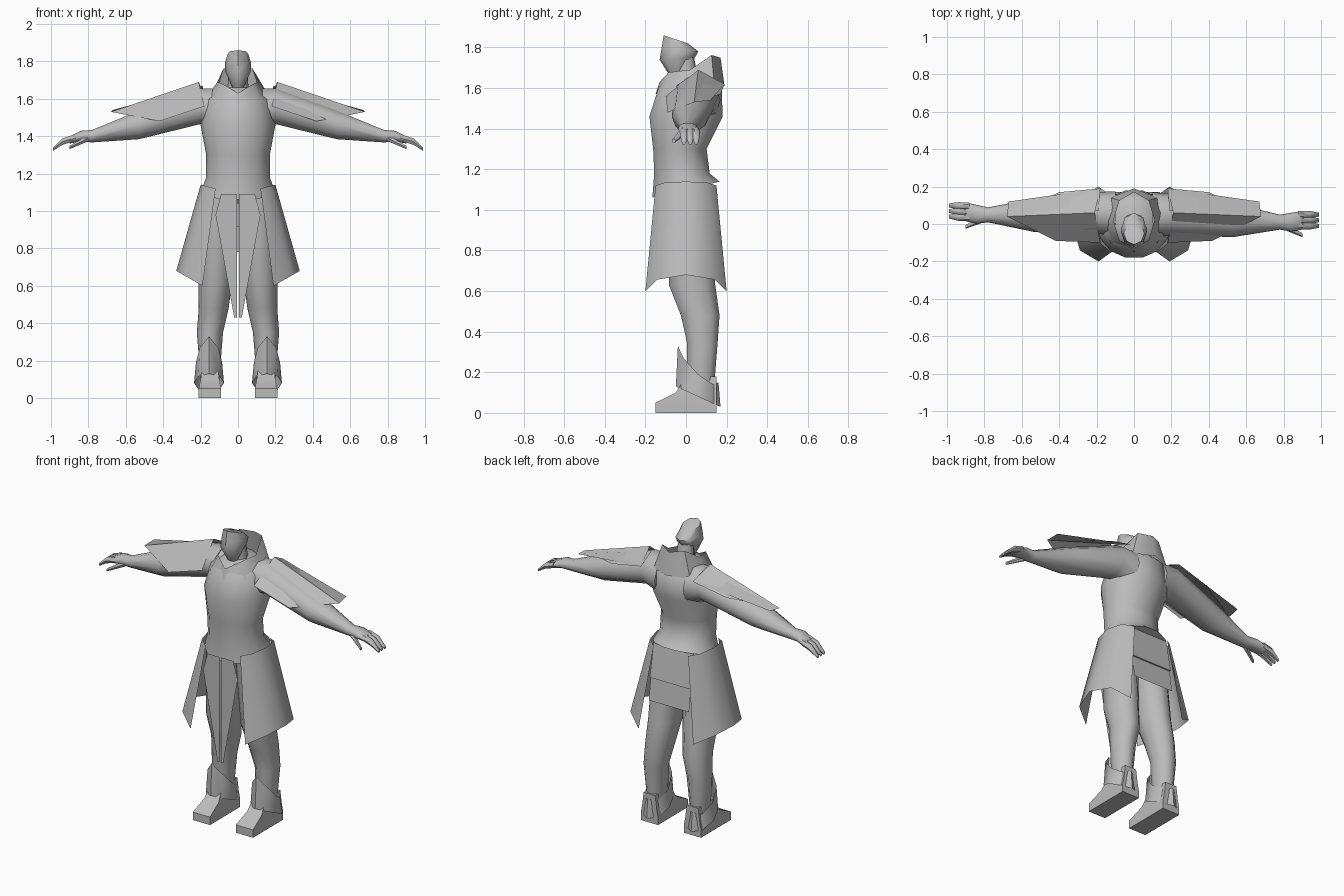
import bpy
import bmesh
from math import cos, sin, pi, tau, radians

default_cube = bpy.data.objects.get("Cube")
if default_cube:
    bpy.data.objects.remove(default_cube)

shade = (0.5, 0.5, 0.5, 1)
grey = bpy.data.materials.new("plain grey")
grey.use_nodes = True
grey.diffuse_color = shade
grey.node_tree.nodes["Principled BSDF"].inputs["Base Color"].default_value = shade


def skin(name, rows, side=1, closed=False, caps=False, crease=50):
    """Join rows of points with quads, mirrored when side is negative."""
    bm = bmesh.new()
    rows = [[bm.verts.new((side * x, y, z)) for x, y, z in row] for row in rows]
    count = len(rows[0])
    for lower, upper in zip(rows, rows[1:]):
        for i in range(count if closed else count - 1):
            j = (i + 1) % count
            bm.faces.new((lower[i], lower[j], upper[j], upper[i]))
    if caps:
        bm.faces.new(rows[0])
        bm.faces.new(rows[-1])
    bmesh.ops.recalc_face_normals(bm, faces=bm.faces)
    mesh = bpy.data.meshes.new(name)
    bm.to_mesh(mesh)
    bm.free()
    mesh.materials.append(grey)
    mesh.shade_smooth()
    mesh.set_sharp_from_angle(angle=radians(crease))
    part = bpy.data.objects.new(name, mesh)
    bpy.context.collection.objects.link(part)


def around(sides):
    return [tau * i / sides for i in range(sides)]


def tube(name, stations, side=1, sides=12, sideways=False):
    """Loft ellipses; a station is centre, two radii and an optional lean."""
    rows = []
    for x, y, z, across, deep, *lean in stations:
        row = []
        for a in around(sides):
            u, v = across * cos(a), deep * sin(a)
            if sideways:
                row.append((x, y + u, z + v))
            else:
                row.append((x + u, y + v, z + sum(lean) * sin(a)))
        rows.append(row)
    skin(name, rows, side, closed=True, caps=True)


def cuff(name, x, y, base_size, top_size, base_height, top_height, side=1):
    """Open band whose edge heights follow a rule of the angle."""
    rows = []
    for (across, deep), height in ((base_size, base_height), (top_size, top_height)):
        rows.append([(x + across * cos(a), y + deep * sin(a), height(a)) for a in around(8)])
    skin(name, rows, side, closed=True)


# Torso with a hem that dips at the front
tube("torso", [
    (0, 0, 1.1, .2, .17, .04), (0, -.02, 1.18, .17, .14), (0, -.03, 1.3, .17, .135),
    (0, 0, 1.46, .2, .185), (0, .02, 1.6, .17, .16), (0, .02, 1.66, .07, .1)], sides=14)

# Neck and head, with a crown that slopes to the back
tube("neck", [(0, .01, 1.6, .06, .06), (0, 0, 1.75, .05, .04)], sides=8)
tube("head", [
    (0, -.05, 1.66, .03, .03), (0, -.04, 1.75, .07, .09, .01),
    (0, -.03, 1.79, .07, .09, -.01), (0, -.05, 1.84, .055, .06, -.02)], sides=8)

# High collar, tall behind and low at the throat
cuff("collar", 0, .02, (.18, .17), (.11, .15),
     lambda a: 1.59 + .02 * sin(a),
     lambda a: 1.69 + .06 * sin(a) + .03 * abs(sin(2 * a)))

# Hanging back panel in two tiers
tiers = ((.12, 1.13), (.16, .92), (.15, .92), (.17, .78))
skin("back_panel", [[(x, y, z) for x in (-.14, .14)] for y, z in tiers], crease=20)

for side, label, set_back in ((1, "left", 0), (-1, "right", .05)):

    def reach(part, stations, sides):
        """Sideways limb, carried slightly further back on one side."""
        placed = [(x, y + set_back * x, *rest) for x, y, *rest in stations]
        tube(f"{label}_{part}", placed, side, sides, sideways=True)

    # Arm with palm, fingers and thumb
    reach("arm", [
        (.1, .05, 1.54, .12, .12), (.2, .05, 1.56, .11, .1), (.53, .02, 1.46, .09, .08),
        (.78, .01, 1.4, .04, .035), (.84, .01, 1.4, .05, .03), (.9, .02, 1.38, .05, .02)], 10)
    for finger in range(3):
        y = .03 * finger - .01
        reach(f"finger_{finger}", [
            (.88, y, 1.39, .02, .02), (.94, y, 1.37, .02, .02), (.99, y, 1.33, .01, .01)], 6)
    reach("thumb", [(.8, -.01, 1.39, .02, .02), (.9, -.06, 1.34, .01, .01)], 6)

    # Pointed shoulder plate folded along a ridge, and a thin blade behind it
    tip = (.68, .04, 1.53)
    skin(label + "_shoulder_plate", [
        [(.18, -.1, 1.56), (.21, .06, 1.69), (.18, .19, 1.62)],
        [(.42, -.09, 1.48), tip, (.4, .17, 1.57)]], side, crease=20)
    skin(label + "_shoulder_blade", [
        [(.19, .07, 1.67), (.18, .19, 1.62)], [tip, (.67, .12, 1.54)]], side)

    # Flared side panel of the skirt
    sweep = [pi * (i / 4 - .5) for i in range(5)]
    skin(label + "_skirt_panel", [
        [(.12 + .08 * cos(a), .15 * sin(a), 1.12 + .02 * cos(a)) for a in sweep],
        [(.19 + .14 * cos(a), .2 * sin(a), .6 + .08 * cos(a)) for a in sweep]], side)

    # Pointed strip hanging at the front
    strip = ((.09, 1.09), (.12, .98), (.02, .43))
    skin(label + "_front_strip", [
        [(.005, -.175, z), (width, -.175, z)] for width, z in strip], side)

    # Leg
    tube(label + "_leg", [
        (.1, 0, 1.1, .1, .1), (.12, .03, .63, .09, .12), (.13, .07, .48, .08, .1),
        (.15, .08, .35, .07, .08), (.15, .07, .1, .05, .07)], side, sides=10)

    # Wedge shoe
    sole = []
    for z, width, toe in ((0, .06, -.15), (.05, .06, -.15), (.1, .05, -.05), (.18, .04, 0)):
        left, right = .15 + width, .15 - width
        sole.append([(left, .15, z), (right, .15, z), (right, toe, z), (left, toe, z)])
    skin(label + "_shoe", sole, side, closed=True, caps=True)

    # Ankle guard rising to a point over the shin
    cuff(label + "_ankle_guard", .155, .06, (.08, .11), (.07, .1),
         lambda a: .08 - .05 * sin(a),
         lambda a: .24 - .09 * sin(a) - .05 * abs(cos(a)), side)
